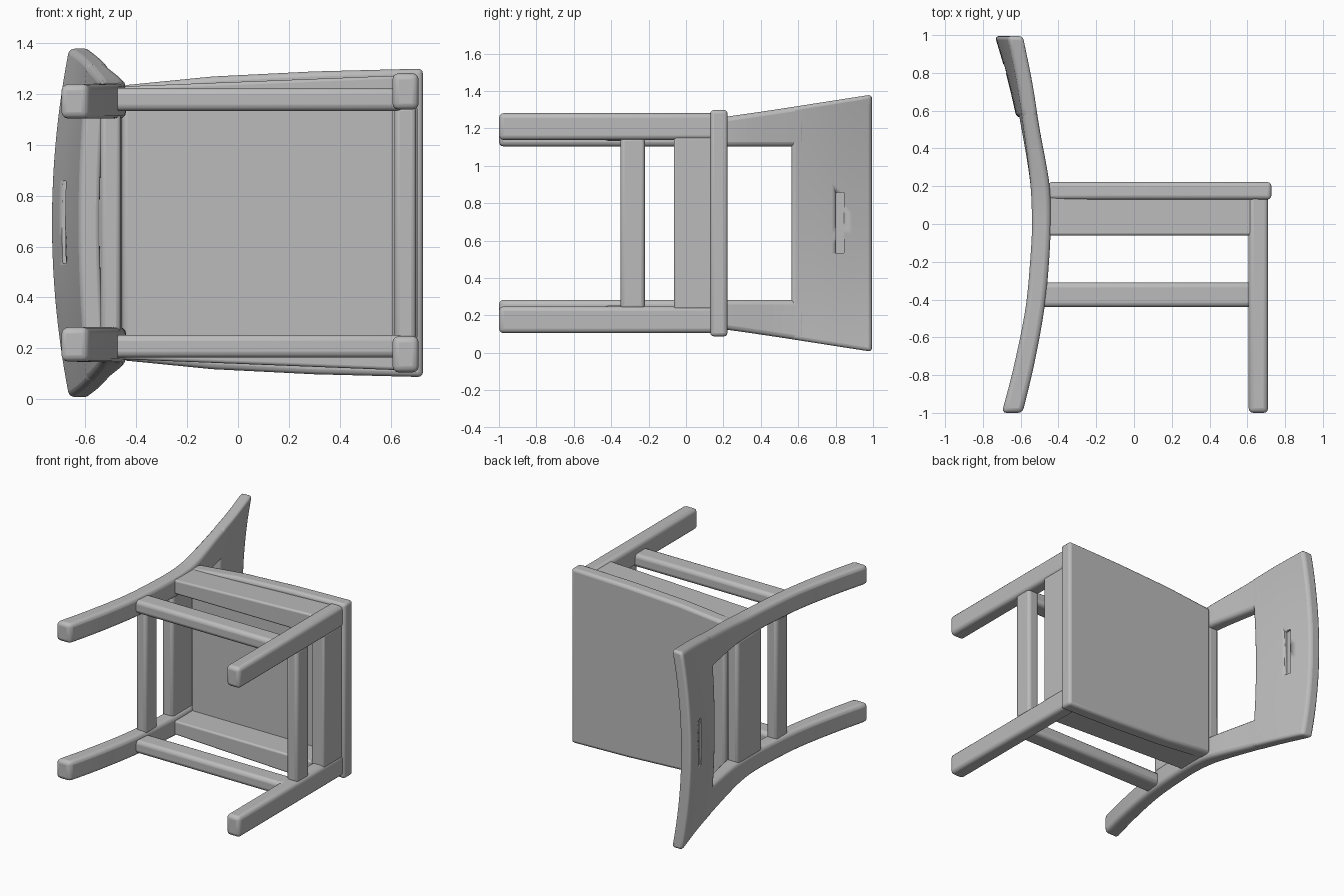
import bpy, bmesh, math

if "Cube" in bpy.data.objects:
    bpy.data.objects.remove(bpy.data.objects["Cube"])

MID = 0.693  # the chair lies on its side: its width runs along z, its height along y

grey = bpy.data.materials.new("plain grey")
grey.diffuse_color = (0.5, 0.5, 0.5, 1)
grey.use_nodes = True
grey.node_tree.nodes["Principled BSDF"].inputs["Base Color"].default_value = grey.diffuse_color


def interp(pts, t):
    """Smooth (Catmull-Rom) lookup through a few (position, value) points."""
    if t <= pts[0][0]:
        return pts[0][1]
    for i in range(len(pts) - 1):
        (a, va), (b, vb) = pts[i], pts[i + 1]
        if t <= b:
            p, q = pts[max(i - 1, 0)], pts[min(i + 2, len(pts) - 1)]
            h, u = b - a, (t - a) / (b - a)
            ma = (vb - p[1]) / (b - p[0]) * h
            mb = (q[1] - va) / (q[0] - a) * h
            return ((2*u**3 - 3*u*u + 1) * va + (u**3 - 2*u*u + u) * ma
                    + (3*u*u - 2*u**3) * vb + (u**3 - u*u) * mb)
    return pts[-1][1]


def finish(name, bm, bevel):
    bmesh.ops.recalc_face_normals(bm, faces=bm.faces)
    mesh = bpy.data.meshes.new(name)
    bm.to_mesh(mesh)
    bm.free()
    mesh.materials.append(grey)
    ob = bpy.data.objects.new(name, mesh)
    bpy.context.collection.objects.link(ob)
    if bevel:
        m = ob.modifiers.new("soft edges", 'BEVEL')
        m.width, m.segments = bevel, 3
        m.limit_method, m.angle_limit = 'ANGLE', math.radians(40)
    bpy.ops.object.select_all(action='DESELECT')
    ob.select_set(True)
    bpy.context.view_layer.objects.active = ob
    bpy.ops.object.shade_smooth_by_angle(angle=math.radians(40))
    return ob


def prism(name, outline, y0, y1, bevel):
    """Outline in (x, z from the middle), extruded along y."""
    bm = bmesh.new()
    face = bm.faces.new([bm.verts.new((x, y0, MID + z)) for x, z in outline])
    ext = bmesh.ops.extrude_face_region(bm, geom=[face])
    bmesh.ops.translate(bm, vec=(0, y1 - y0, 0),
                        verts=[v for v in ext['geom'] if isinstance(v, bmesh.types.BMVert)])
    return finish(name, bm, bevel)


def box(name, x0, x1, y0, y1, z0, z1, bevel=0.02):
    return prism(name, [(x0, z0), (x1, z0), (x1, z1), (x0, z1)], y0, y1, bevel)


# Side curves of the rear posts and the sideways bow of the backrest
FRONT = [(-1, -0.59), (-0.75, -0.53), (-0.45, -0.475), (-0.2, -0.45), (0.05, -0.44),
         (0.24, -0.45), (0.5, -0.49), (0.75, -0.53), (1, -0.585)]
REAR = [(-1, -0.70), (-0.77, -0.64), (-0.45, -0.575), (-0.2, -0.55), (0, -0.54),
        (0.25, -0.55), (0.5, -0.575), (0.75, -0.612), (1, -0.668)]
BOW = [(0.2, 0), (0.57, 0.04), (1, 0.07)]
OUTER = [(-1, 0.545), (0, 0.552), (0.22, 0.57), (1, 0.688)]


def curved_slab(name, y0, y1, ny, nz, lo, hi, bevel):
    """Slab following the side curves between widths lo(y) and hi(y)."""
    bm = bmesh.new()
    sheets = []
    for curve in (FRONT, REAR):
        rows = []
        for i in range(ny + 1):
            y = y0 + (y1 - y0) * i / ny
            row = []
            for j in range(nz + 1):
                z = lo(y) + (hi(y) - lo(y)) * j / nz
                x = interp(curve, y) - interp(BOW, y) * (1 - (z / 0.69) ** 2)
                row.append(bm.verts.new((x, y, MID + z)))
            rows.append(row)
        for a, b in zip(rows, rows[1:]):
            for j in range(nz):
                bm.faces.new((a[j], a[j + 1], b[j + 1], b[j]))
        sheets.append(rows)
    f, r = sheets
    rims = [(f[0], r[0]), (f[-1], r[-1])]
    rims += [([row[k] for row in f], [row[k] for row in r]) for k in (0, -1)]
    for a, b in rims:
        for k in range(len(a) - 1):
            bm.faces.new((a[k], a[k + 1], b[k + 1], b[k]))
    return finish(name, bm, bevel)


# Parts repeated on both sides
for s, side in ((1, "left"), (-1, "right")):
    curved_slab(side + "_rear_post", -1, 0.64, 28, 1,
                lambda y: s * 0.41, lambda y: s * interp(OUTER, y), 0.025)
    box(side + "_front_leg", 0.607, 0.71, -1, 0.16, s * 0.445, s * 0.588, 0.025)
    box(side + "_stretcher", -0.53, 0.65, -0.44, -0.31, s * 0.44, s * 0.53, 0.025)
    prism(side + "_apron", [(-0.48, s * 0.44), (0.66, s * 0.44), (0.66, s * 0.58),
                            (-0.48, s * 0.535)], -0.06, 0.16, 0.012)

# Cross rails
box("front_stretcher", 0.615, 0.70, -0.35, -0.22, -0.46, 0.46)
box("rear_stretcher", -0.54, -0.46, -0.35, -0.22, -0.43, 0.43)
box("front_apron", 0.607, 0.705, -0.065, 0.16, -0.46, 0.46, 0.012)
box("rear_apron", -0.54, -0.455, -0.065, 0.205, -0.43, 0.43)

# Seat, widening to the front
half = [(-0.455, 0.54), (-0.1, 0.575), (0.3, 0.595), (0.727, 0.606)]
prism("seat", half + [(x, -z) for x, z in reversed(half)], 0.13, 0.222, 0.02)

# Backrest with a shallow grip slot on both faces
back = curved_slab("backrest", 0.565, 0.995, 8, 24,
                   lambda y: -interp(OUTER, y), lambda y: interp(OUTER, y), 0.02)
for name, x0, x1 in (("front_slot_cutter", -0.617, -0.5), ("rear_slot_cutter", -0.8, -0.668)):
    cutter = box(name, x0, x1, 0.80, 0.845, -0.16, 0.165, 0)
    cutter.hide_render = True
    cutter.hide_viewport = True
    m = back.modifiers.new(name, 'BOOLEAN')
    m.operation, m.object, m.solver = 'DIFFERENCE', cutter, 'EXACT'
